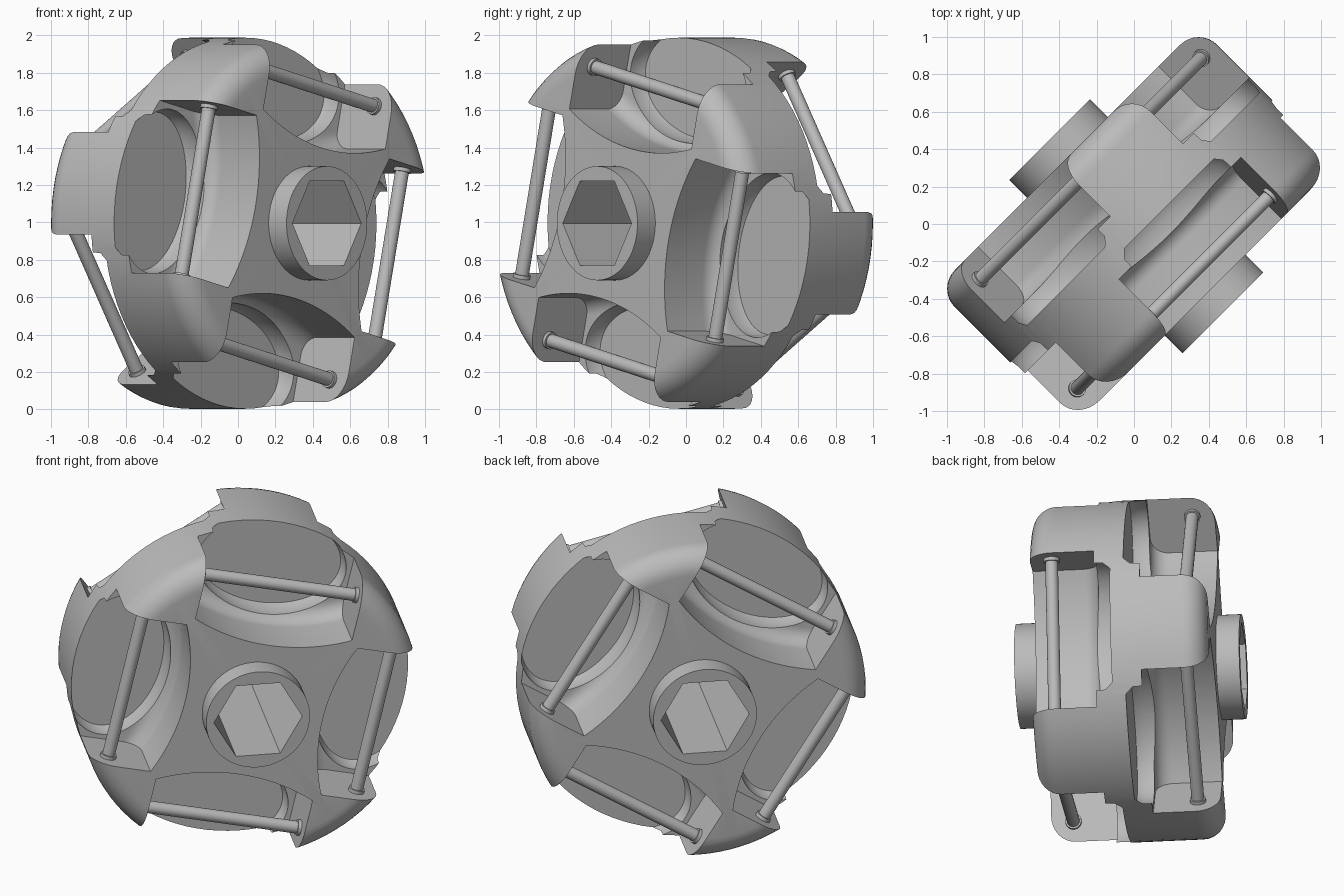
import bpy, bmesh, math
from mathutils import Matrix, Vector

if "Cube" in bpy.data.objects:
    bpy.data.objects.remove(bpy.data.objects["Cube"], do_unlink=True)

grey = bpy.data.materials.new("plain grey")
grey.use_nodes = True
grey.diffuse_color = (0.5, 0.5, 0.5, 1)
grey.node_tree.nodes["Principled BSDF"].inputs["Base Color"].default_value = (0.5, 0.5, 0.5, 1)

# Wheel sizes
RIM, HALF, FILLET = 0.992, 0.52, 0.14
BOSS_R, BOSS_END = 0.305, 0.655
PIN_RAD, PIN_T = 0.75, 0.39
WALL = 0.473

# Wheel frame: columns are sideways, up and axle direction
d = math.sqrt(0.5)
FRAME = Matrix(((d, 0, d, 0.012), (d, 0, -d, -0.012), (0, 1, 0, 0.995), (0, 0, 0, 1)))
# Moves a shape lathed about z to lie along a roller axis
TO_PIN = Matrix(((0, 0, 1, 0), (1, 0, 0, PIN_RAD), (0, 1, 0, PIN_T), (0, 0, 0, 1)))


def lathe(profile, steps):
    bm = bmesh.new()
    verts = [bm.verts.new((r, 0, z)) for r, z in profile]
    edges = [bm.edges.new(p) for p in zip(verts, verts[1:])]
    bmesh.ops.spin(bm, geom=verts + edges, cent=(0, 0, 0), axis=(0, 0, 1),
                   angle=2 * math.pi, steps=steps)
    bmesh.ops.remove_doubles(bm, verts=bm.verts, dist=1e-5)
    bmesh.ops.recalc_face_normals(bm, faces=bm.faces)
    return bm


def loft(rings):
    """Closed solid through a stack of outlines."""
    bm = bmesh.new()
    loops = [[bm.verts.new(p) for p in ring] for ring in rings]
    for low, high in zip(loops, loops[1:]):
        for i in range(len(low)):
            bm.faces.new((low[i - 1], low[i], high[i], high[i - 1]))
    bm.faces.new(loops[0])
    bm.faces.new(loops[-1])
    bmesh.ops.recalc_face_normals(bm, faces=bm.faces)
    return bm


def make_object(name, bm):
    mesh = bpy.data.meshes.new(name)
    bm.to_mesh(mesh)
    mesh.materials.append(grey)
    obj = bpy.data.objects.new(name, mesh)
    bpy.context.collection.objects.link(obj)
    return obj


def around_wheel(source):
    """Four copies on the front half, four staggered copies on the back half."""
    result = bmesh.new()
    mesh = bpy.data.meshes.new("repeat")
    source.to_mesh(mesh)
    for side in (1, -1):
        for k in range(4):
            angle = math.radians(90 * k - 13 + (45 if side < 0 else 0))
            flip = Matrix.Diagonal((1, 1, side, 1))
            start = len(result.verts)
            result.from_mesh(mesh)
            result.verts.ensure_lookup_table()
            bmesh.ops.transform(result, matrix=Matrix.Rotation(angle, 4, 'Z') @ flip,
                                verts=result.verts[start:])
    bmesh.ops.recalc_face_normals(result, faces=result.faces)
    bpy.data.meshes.remove(mesh)
    return result


def activate(obj):
    bpy.ops.object.select_all(action='DESELECT')
    obj.select_set(True)
    bpy.context.view_layer.objects.active = obj


def cut(target, bm, name):
    cutter = make_object(name, bm)
    cutter.hide_render = True
    activate(target)
    mod = target.modifiers.new(name, 'BOOLEAN')
    mod.operation, mod.solver, mod.object = 'DIFFERENCE', 'EXACT', cutter
    bpy.ops.object.modifier_apply(modifier=mod.name)
    bpy.data.objects.remove(cutter, do_unlink=True)


def smooth(obj, angle=30):
    activate(obj)
    bpy.ops.object.shade_smooth_by_angle(angle=math.radians(angle))


# Wheel body with rounded rim and a boss on each face
half = [(0, BOSS_END), (BOSS_R, BOSS_END), (BOSS_R, HALF)]
for i in range(9):
    a = math.pi / 2 * (1 - i / 8)
    half.append((RIM - FILLET + FILLET * math.cos(a), HALF - FILLET + FILLET * math.sin(a)))
profile = half + [(r, -z) for r, z in reversed(half)]
body = make_object("wheel_body", lathe(profile, 96))

# Roller pockets: straight ends, bowed floor and a rounded inner corner
BACK, ROUND, MID_FLOOR, BOW = 0.135, 0.1, 0.415, 1.15


def bowed(lift, t):
    ring = [(-WALL, 1.2, t)]
    for i in range(25):
        x = WALL * (i / 12 - 1)
        ring.append((x, MID_FLOOR + lift + BOW - math.sqrt(BOW ** 2 - x * x), t))
    return ring + [(WALL, 1.2, t)]


rings = []
for i in range(9):
    a = math.pi / 2 * i / 8
    rings.append(bowed(ROUND * (1 - math.sin(a)), BACK + ROUND * (1 - math.cos(a))))
rings.append(bowed(0, 0.7))
cut(body, around_wheel(loft(rings)), "pocket_cutter")


# Oval recess sunk into the back wall of each pocket
def oval(length, depth, t):
    angles = [2 * math.pi * i / 72 for i in range(72)]
    return [(length * math.cos(a), 0.76 + depth * math.sin(a), t) for a in angles]


recess = loft([oval(0.43, 0.285, 0.038), oval(0.445, 0.305, 0.08), oval(0.45, 0.31, 0.35)])
cut(body, around_wheel(recess), "recess_cutter")

# Hexagonal axle hole
hexagon = [Vector((0.26 * math.cos(k * math.pi / 3), 0.26 * math.sin(k * math.pi / 3), 1))
           for k in range(6)]
cut(body, loft([[p - Vector((0, 0, 2)) for p in hexagon], hexagon]), "axle_hole_cutter")
body.data.transform(FRAME)
smooth(body)

# Roller pins with a collar at each end
TIP = WALL + 0.02
side = [(0, TIP), (0.047, TIP), (0.047, WALL - 0.02), (0.037, WALL - 0.02)]
pin = lathe([(r, -z) for r, z in side] + side[::-1], 24)
bmesh.ops.transform(pin, matrix=TO_PIN, verts=pin.verts)
pins = make_object("roller_pins", around_wheel(pin))
pins.data.transform(FRAME)
smooth(pins)
